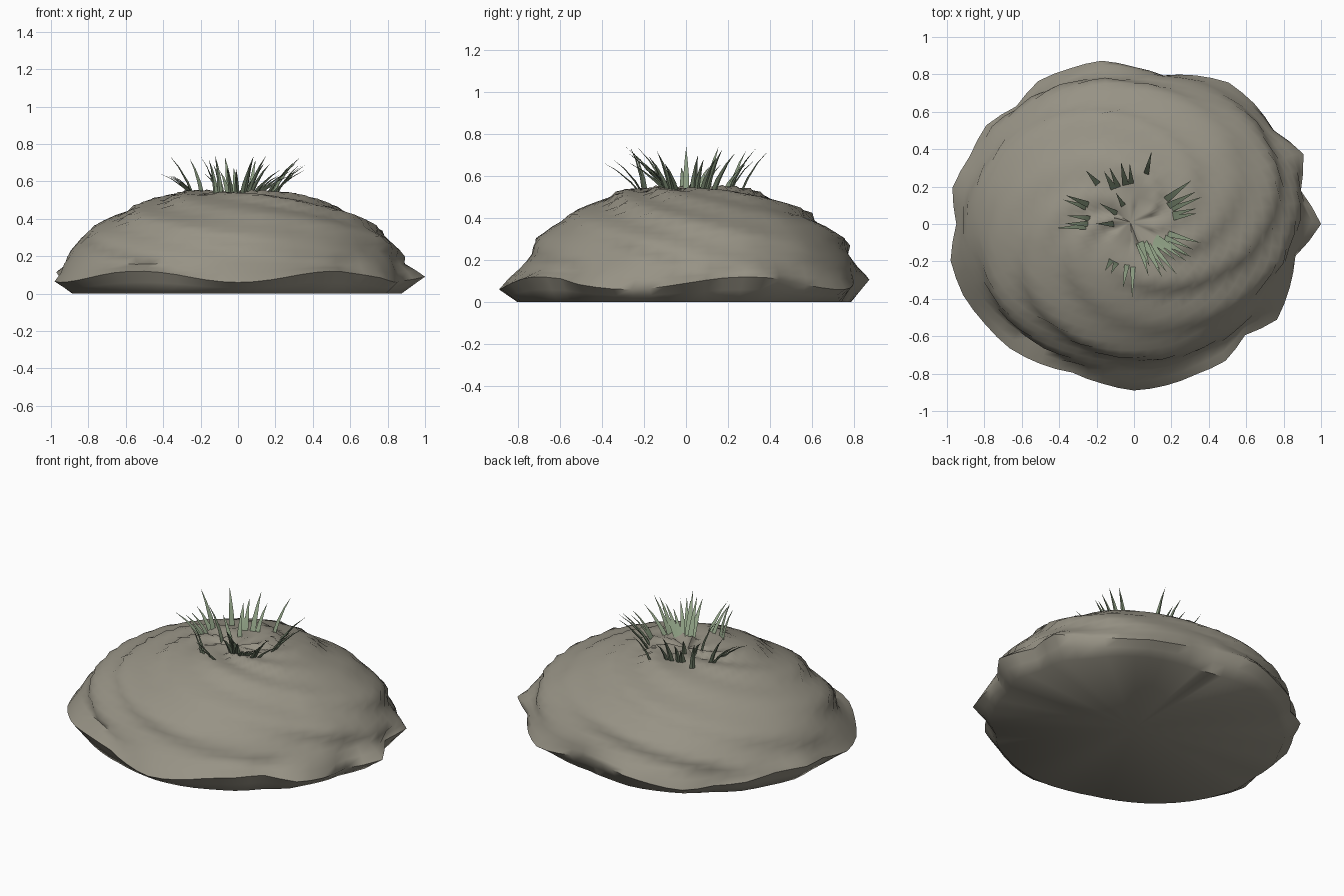
import bpy
import bmesh
import math
import random
from mathutils import Vector

random.seed(4)
cube = bpy.data.objects.get("Cube")
if cube:
    bpy.data.objects.remove(cube)


def make_material(name, rgb):
    mat = bpy.data.materials.new(name)
    mat.use_nodes = True
    color = (*rgb, 1)
    mat.diffuse_color = color
    bsdf = mat.node_tree.nodes["Principled BSDF"]
    bsdf.inputs["Base Color"].default_value = color
    bsdf.inputs["Roughness"].default_value = 0.9
    return mat


def finish(bm, name, mat, angle):
    mesh = bpy.data.meshes.new(name)
    bm.to_mesh(mesh)
    bm.free()
    obj = bpy.data.objects.new(name, mesh)
    bpy.context.collection.objects.link(obj)
    mesh.materials.append(mat)
    bpy.ops.object.select_all(action="DESELECT")
    obj.select_set(True)
    bpy.context.view_layer.objects.active = obj
    bpy.ops.object.shade_smooth_by_angle(angle=math.radians(angle))
    return obj


stone = make_material("warm grey stone", (0.31, 0.29, 0.235))
grass = make_material("pale green grass", (0.26, 0.335, 0.22))

# Footprint radius at equal angles, counter-clockwise from +x
OUTLINE = [1, .91, .98, .9, .91, .91, .86, .81, .84, .89, .9, .92, .89, .95, .95, .99,
           .95, 1, .99, .96, .94, .9, .86, .87, .89, .88, .87, .88, .84, .92, .9, .88]

# Mound section: radius share, height
PROFILE = [(.91, 0), (1, .09), (.95, .16), (.91, .23), (.86, .3), (.78, .36),
           (.68, .415), (.57, .46), (.46, .5), (.35, .53), (.23, .54), (.11, .535)]
SEGMENTS = 64
SUBRINGS = 2


def blend(values, position):
    i = math.floor(position)
    a, b = Vector(values[i]), Vector(values[min(i + 1, len(values) - 1)])
    return a.lerp(b, position - i)


def outline(angle):
    step = angle / math.tau * len(OUTLINE)
    i = math.floor(step)
    a, b = (OUTLINE[(i + k) % len(OUTLINE)] for k in (0, 1))
    return a + (b - a) * (step - i)


def soft_outline(angle):
    return sum(outline(angle + k * 0.17) for k in range(-2, 3)) / 5


def ridge(angle, level):
    # Spiralling ledges: a slow outward rise ending in a sudden drop
    phase = angle * 6 / math.tau + level * 0.4 + 0.17 + 0.15 * math.sin(2 * angle)
    saw = phase % 1
    strength = 0.75 + 0.35 * math.sin(3 * angle + level * 0.5)
    return (min(1 - saw, saw * 4) - 0.4) * strength


# Rock mound
bm = bmesh.new()
rings = []
for step in range((len(PROFILE) - 1) * SUBRINGS + 1):
    level = step / SUBRINGS
    share, height = blend(PROFILE, level)
    sharpness = max(0, 1 - abs(level - 1) * 0.6)
    ring = []
    for s in range(SEGMENTS):
        angle = math.tau * s / SEGMENTS
        soft, sharp = soft_outline(angle), outline(angle)
        radius = share * (soft + (sharp - soft) * sharpness)
        z = height
        amount = min(1, max(0, level - 1))
        lift = ridge(angle, level) * amount
        radius += 0.06 * lift * share
        z += 0.05 * lift * (1.15 - share)
        # The rim wanders up and down around the foot
        z += 0.03 * math.sin(5 * angle) * max(0, 1 - abs(level - 1))
        shift = 0.03 * amount * share
        ring.append(bm.verts.new((radius * math.cos(angle),
                                  radius * math.sin(angle) * (1 - 0.03 * amount) + shift, z)))
    rings.append(ring)
for low, high in zip(rings, rings[1:]):
    for s in range(SEGMENTS):
        n = (s + 1) % SEGMENTS
        bm.faces.new((low[s], low[n], high[n], high[s]))
crown = bm.verts.new((-0.02, 0.01, 0.53))
base = bm.verts.new((0, 0, 0))
for s in range(SEGMENTS):
    n = (s + 1) % SEGMENTS
    bm.faces.new((rings[-1][s], rings[-1][n], crown))
    bm.faces.new((rings[0][n], rings[0][s], base))
bmesh.ops.recalc_face_normals(bm, faces=bm.faces)
finish(bm, "rock_mound", stone, 62)


# Grass blades: tapering three-sided spikes that bend outward
def add_blade(bm, root, tip, width):
    span = tip - root
    out = Vector((span.x, span.y, 0)).normalized()
    side = Vector((-out.y, out.x, 0))
    control = root + span * 0.5 + Vector((0, 0, 0.025)) - out * 0.02
    previous = None
    for t, scale in ((0, 1), (0.35, 0.85), (0.7, 0.42)):
        p = root * (1 - t) ** 2 + control * 2 * t * (1 - t) + tip * t * t
        w = width * scale * 0.5
        row = [bm.verts.new(p + offset) for offset in
               (side * w, -side * w, (out - Vector((0, 0, 1))) * w * 0.4)]
        if previous:
            for k in range(3):
                n = (k + 1) % 3
                bm.faces.new((previous[k], previous[n], row[n], row[k]))
        previous = row
    end = bm.verts.new(tip)
    for k in range(3):
        bm.faces.new((previous[k], previous[(k + 1) % 3], end))


# Tufts: angle in degrees, spread, blades, root radius, tip radius
TUFTS = [(108, 13, 4, .2, .37), (75, 0, 1, .26, .41), (38, 0, 1, .2, .41),
         (17, 9, 4, .19, .4), (-22, 8, 3, .16, .4), (-46, 16, 6, .1, .38),
         (-68, 8, 3, .08, .29), (-95, 4, 2, .2, .4), (-117, 3, 2, .22, .32),
         (179, 5, 3, .22, .42), (159, 3, 2, .25, .43), (133, 0, 1, .28, .39),
         (150, 28, 3, .1, .22)]
bm = bmesh.new()
for middle, spread, count, inner, outer in TUFTS:
    for i in range(count):
        turn = (2 * i / (count - 1) - 1) * spread if count > 1 else 0
        angle = math.radians(middle + turn + random.uniform(-2, 2))
        aim = Vector((math.cos(angle), math.sin(angle), 0))
        reach = inner + (outer - inner) * random.uniform(0.7, 1)
        root = aim * inner + Vector((0, 0, 0.505))
        tip = aim * reach + Vector((0, 0, random.uniform(0.63, 0.74)))
        add_blade(bm, root, tip, random.uniform(0.028, 0.038))
bmesh.ops.recalc_face_normals(bm, faces=bm.faces)
finish(bm, "grass_blades", grass, 30)
